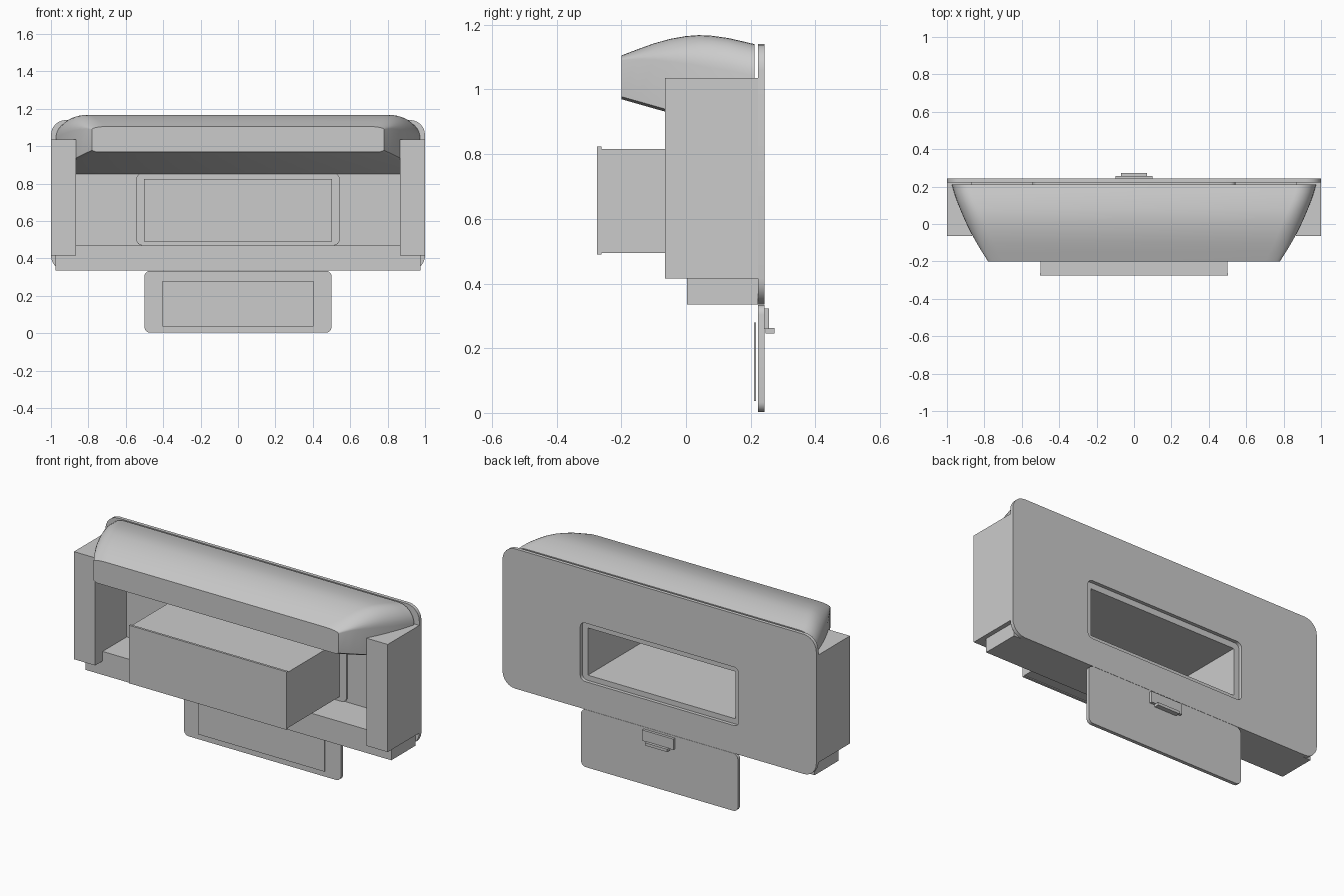
import bpy, bmesh, math

if "Cube" in bpy.data.objects:
    bpy.data.objects.remove(bpy.data.objects["Cube"])

grey = bpy.data.materials.new("light_grey")
grey.diffuse_color = (0.6, 0.6, 0.6, 1)
grey.use_nodes = True
grey.node_tree.nodes["Principled BSDF"].inputs["Base Color"].default_value = grey.diffuse_color


def finish(bm, name, smooth=None):
    bmesh.ops.recalc_face_normals(bm, faces=bm.faces)
    me = bpy.data.meshes.new(name)
    bm.to_mesh(me)
    bm.free()
    me.materials.append(grey)
    ob = bpy.data.objects.new(name, me)
    bpy.context.collection.objects.link(ob)
    if smooth:
        bpy.ops.object.select_all(action='DESELECT')
        ob.select_set(True)
        bpy.context.view_layer.objects.active = ob
        bpy.ops.object.shade_smooth_by_angle(angle=math.radians(smooth))
    return ob


def outline(half, z0, z1, r, seg=6):
    """Rounded rectangle in x,z, centred on x = 0."""
    if r == 0:
        return [(half, z1), (-half, z1), (-half, z0), (half, z0)]
    pts = []
    for k, (sx, cz) in enumerate([(1, z1 - r), (-1, z1 - r), (-1, z0 + r), (1, z0 + r)]):
        for i in range(seg + 1):
            a = math.pi / 2 * (k + i / seg)
            pts.append((sx * (half - r) + r * math.cos(a), cz + r * math.sin(a)))
    return pts


def loops(bm, pts, y0, y1):
    return [[bm.verts.new((x, y, z)) for x, z in pts] for y in (y0, y1)]


def bridge(bm, a, b):
    n = len(a)
    for i in range(n):
        j = (i + 1) % n
        bm.faces.new((a[i], a[j], b[j], b[i]))


def slab(name, pts, y0, y1, smooth=None):
    bm = bmesh.new()
    a, b = loops(bm, pts, y0, y1)
    bridge(bm, a, b)
    bm.faces.new(a)
    bm.faces.new(b)
    return finish(bm, name, smooth)


def ring(name, outer, inner, y0, y1, smooth=None):
    bm = bmesh.new()
    a, b = loops(bm, outer, y0, y1)
    c, d = loops(bm, inner, y0, y1)
    for p, q in ((a, b), (c, d), (a, c), (b, d)):
        bridge(bm, p, q)
    return finish(bm, name, smooth)


# Back panel with the hatch opening, and the stop frame in front of it
ring("back_panel", outline(1.0, 0.335, 1.14, 0.08), outline(0.505, 0.495, 0.832, 0.03),
     0.222, 0.242, 30)
ring("opening_frame", outline(0.543, 0.47, 0.855, 0.03), outline(0.47, 0.525, 0.797, 0.003),
     0.212, 0.222, 30)

# Hollow storage box closed by a slightly taller front plate
ring("box_walls", outline(0.5, 0.495, 0.816, 0), outline(0.47, 0.525, 0.797, 0), -0.262, 0.213)
slab("box_front", outline(0.502, 0.49, 0.824, 0), -0.275, -0.262)

# Bottom ledge and the two side blocks
slab("bottom_ledge", outline(0.975, 0.335, 0.47, 0), 0.003, 0.222)
for side, s in (("left", -1), ("right", 1)):
    pts = [(s * 0.865, 0.415), (s, 0.415), (s, 1.035), (s * 0.865, 1.035)]
    slab(side + "_block", pts, -0.065, 0.222)

# Hanging lid with its inner plate and handle
slab("lid", outline(0.5, 0.003, 0.334, 0.03), 0.222, 0.242, 30)
slab("lid_inner_plate", outline(0.403, 0.037, 0.28, 0), 0.211, 0.217)
slab("handle_plate", outline(0.1, 0.26, 0.322, 0), 0.242, 0.257)
slab("handle_lip", outline(0.07, 0.246, 0.262, 0), 0.246, 0.273)

# Top cowl: lofted sections (y, half width, top, corner width, corner height)
stations = [(-0.2, 0.78, 1.105, 0.08, 0.015), (-0.15, 0.812, 1.124, 0.085, 0.03),
            (-0.1, 0.842, 1.142, 0.09, 0.05), (-0.05, 0.87, 1.156, 0.1, 0.07),
            (0.0, 0.895, 1.165, 0.105, 0.085), (0.04, 0.913, 1.168, 0.105, 0.095),
            (0.08, 0.93, 1.166, 0.105, 0.1), (0.13, 0.949, 1.159, 0.1, 0.1),
            (0.17, 0.962, 1.15, 0.1, 0.1), (0.212, 0.974, 1.14, 0.1, 0.1)]
bm = bmesh.new()
sections = []
for y, w, top, rx, rz in stations:
    bottom = 0.97 - 0.285 * (y + 0.2)
    half = []
    for i in range(9):
        a = math.pi / 2 * i / 8
        half.append((w - rx + rx * math.cos(a), top - rz + rz * math.sin(a)))
    half = [(w - 0.02, bottom), (w, bottom + 0.008)] + half
    pts = half + [(-x, z) for x, z in reversed(half)]
    sections.append([bm.verts.new((x, y, z)) for x, z in pts])
for a, b in zip(sections, sections[1:]):
    bridge(bm, a, b)
bm.faces.new(sections[0])
bm.faces.new(sections[-1])
finish(bm, "top_cowl", 45)
